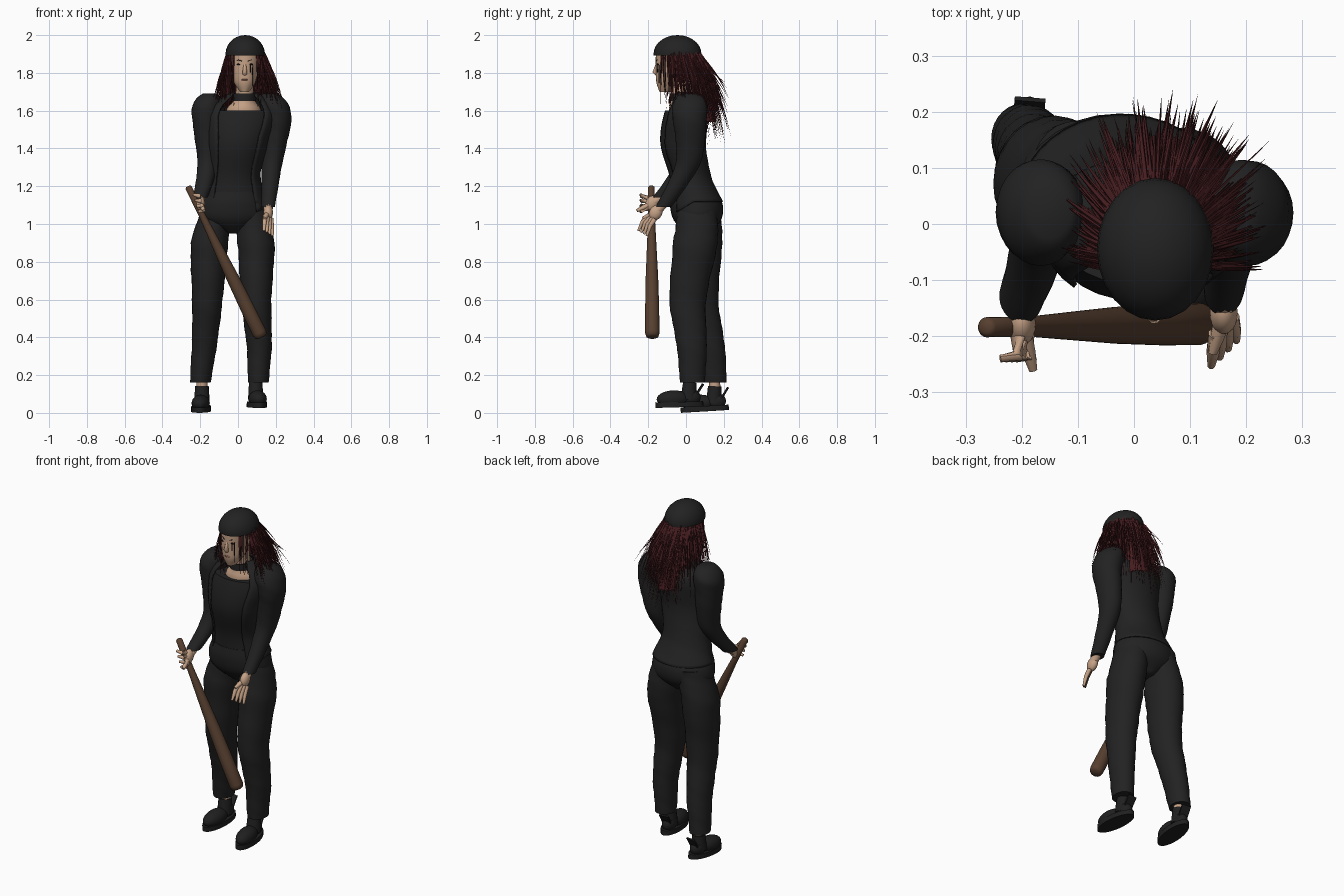
import bpy, bmesh, math, random
from mathutils import Vector, Matrix

random.seed(7)
cube = bpy.data.objects.get("Cube")
if cube:
    bpy.data.objects.remove(cube)


def material(name, red, green, blue):
    mat = bpy.data.materials.new(name)
    mat.use_nodes = True
    mat.diffuse_color = (red, green, blue, 1)
    mat.node_tree.nodes["Principled BSDF"].inputs["Base Color"].default_value = mat.diffuse_color
    return mat


cloth = material("black cloth", .016, .016, .016)
leather = material("black leather", .014, .014, .014)
skin = material("skin", .56, .36, .24)
hair = material("dark red hair", .06, .012, .014)
wood = material("brown wood", .095, .05, .029)
lip = material("lips", .36, .18, .13)
paint = material("black paint", .008, .006, .006)


def finish(bm, name, mat):
    bmesh.ops.recalc_face_normals(bm, faces=bm.faces)
    mesh = bpy.data.meshes.new(name)
    bm.to_mesh(mesh)
    bm.free()
    mesh.materials.append(mat)
    part = bpy.data.objects.new(name, mesh)
    bpy.context.collection.objects.link(part)
    bpy.ops.object.select_all(action='DESELECT')
    part.select_set(True)
    bpy.context.view_layer.objects.active = part
    bpy.ops.object.shade_smooth_by_angle(angle=math.radians(50))
    return part


def bridge(bm, rings, closed=True):
    rows = [[bm.verts.new(point) for point in ring] for ring in rings]
    count = len(rows[0])
    for lower, upper in zip(rows, rows[1:]):
        for i in range(count if closed else count - 1):
            j = (i + 1) % count
            bm.faces.new((lower[i], lower[j], upper[j], upper[i]))
    if closed:
        bm.faces.new(rows[0])
        bm.faces.new(rows[-1])


def smooth_rows(rows, steps=6):
    """Cubic interpolation between rows."""
    rows = [Vector(row) for row in rows]
    result = []
    for i in range(len(rows) - 1):
        start, stop = rows[i], rows[i + 1]
        leave = (stop - rows[max(i - 1, 0)]) / 2
        arrive = (rows[min(i + 2, len(rows) - 1)] - start) / 2
        for k in range(steps):
            t = k / steps
            ease = t * t * (3 - 2 * t)
            result.append(start * (1 - ease) + stop * ease
                          + leave * (t * (1 - t) ** 2) - arrive * (t * t * (1 - t)))
    return result + [rows[-1]]


def stack(name, mat, rows, arc=None, ripple=0):
    """Level ellipses given as x, y, z, x radius, y radius."""
    sides = 28
    first, last = arc or (0, 360)
    rings = []
    for x, y, z, wide, deep in rows:
        ring = []
        for i in range(sides):
            angle = math.radians(first + (last - first) * i / (sides - 1 if arc else sides))
            fold = 1 + ripple * math.sin(z * 60 + 2 * angle) * math.sin(z * 23 + angle)
            ring.append((x + wide * fold * math.cos(angle), y + deep * fold * math.sin(angle), z))
        rings.append(ring)
    bm = bmesh.new()
    bridge(bm, rings, arc is None)
    return finish(bm, name, mat)


def limb(name, radius, *points):
    """Clothed limb whose thickness follows height."""
    rows = [(*p, radius(p.z), 1.2 * radius(p.z)) for p in smooth_rows(points, steps=8)]
    stack(name, cloth, rows, ripple=.03)


def sweep(bm, points, radii, sides=8):
    """Round tube along a path with a radius at each point."""
    points = [Vector(point) for point in points]
    rings = []
    for i, point in enumerate(points):
        along = (points[min(i + 1, len(points) - 1)] - points[max(i - 1, 0)]).normalized()
        across = along.cross(Vector((.3, .9, .1))).normalized()
        other = along.cross(across)
        turns = [math.tau * k / sides for k in range(sides)]
        rings.append([point + (across * math.cos(a) + other * math.sin(a)) * radii[i] for a in turns])
    bridge(bm, rings)


def blob(bm, place, size, tilt=0):
    matrix = Matrix.Translation(place) @ Matrix.Rotation(tilt, 4, 'X') @ Matrix.Diagonal((*size, 1))
    bmesh.ops.create_uvsphere(bm, u_segments=24, v_segments=14, radius=1, matrix=matrix)


# Jacket, the shirt inside it, and the trouser seat
torso = smooth_rows([(-.02, .055, 1.12, .18, .14), (-.02, .02, 1.25, .14, .115), (0, -.02, 1.43, .16, .125),
                     (.02, 0, 1.6, .18, .12), (.03, 0, 1.7, .07, .06)])
jacket = stack("jacket", cloth, torso, arc=(-48, 228), ripple=.015)
for vert in jacket.data.vertices:  # front corners of the hem hang lower
    if vert.co.z < 1.2 and vert.co.y < .04:
        vert.co.z -= (1.2 - vert.co.z) * (.04 - vert.co.y) * 8
thickness = jacket.modifiers.new("thickness", 'SOLIDIFY')
thickness.thickness = .008
stack("shirt", cloth, [(x, y, z, wide * .93, deep * .93) for x, y, z, wide, deep in torso if z < 1.61])
stack("trouser_seat", cloth, smooth_rows([(-.025, .06, .95, .03, .06), (-.025, .06, 1.02, .17, .125),
                                          (-.025, .055, 1.1, .18, .14), (-.02, .04, 1.17, .15, .12)]))


# Trouser legs and sleeves
def leg_radius(z):
    return .045 + .06 * z - max(z - .9, 0) / 8


def sleeve_radius(z):
    rounding = max(z - 1.6, 0) / .1
    return (.036 + .085 * (z - 1.1)) * math.sqrt(1 - rounding ** 2)


limb("left_leg", leg_radius, (.06, .06, 1.1), (.095, .05, .9), (.096, .01, .6), (.112, .03, .36), (.107, .035, .16))
limb("right_leg", leg_radius, (-.1, .08, 1.1), (-.15, .075, .9), (-.162, .075, .6), (-.178, .125, .36),
     (-.2, .15, .16))
limb("left_sleeve", sleeve_radius, (.17, .02, 1.69), (.208, .02, 1.55), (.18, .01, 1.32), (.16, -.12, 1.09))
limb("right_sleeve", sleeve_radius, (-.15, .02, 1.69), (-.168, .02, 1.57), (-.16, 0, 1.32), (-.2, -.13, 1.14))

# Neck, choker and head
stack("neck", skin, smooth_rows([(.03, 0, 1.54, .1, .09), (.03, 0, 1.61, .09, .09), (.035, -.02, 1.67, .05, .06),
                                 (.035, -.04, 1.8, .05, .055)]))
stack("choker", cloth, [(.035, -.02, z, .06, .066) for z in (1.65, 1.69)])
stack("head", skin, smooth_rows([(.035, -.11, 1.7, .024, .03), (.035, -.09, 1.75, .057, .067),
                                 (.035, -.07, 1.82, .072, .09), (.04, -.05, 1.92, .09, .11)]))


def face_point(side, z):
    """Point on the face at a sideways share of its half width."""
    return Vector((.036 + .072 * side, -.068 - .092 * math.sqrt(1 - side * side), z))


bm = bmesh.new()
sweep(bm, [(.036, -.15, 1.855), (.036, -.158, 1.83), (.036, -.165, 1.805), (.036, -.155, 1.795)],
      [.007, .009, .013, .012])
finish(bm, "nose", skin)
bm = bmesh.new()
for z in (1.759, 1.765):
    blob(bm, (.035, -.152, z), (.02, .008, .004))
finish(bm, "mouth", lip)
bm = bmesh.new()
for side in (-.45, .45):
    blob(bm, face_point(side, 1.845), (.011, .005, .004))
    sweep(bm, [face_point(side + step, 1.868 - abs(step) / 40) for step in (-.25, 0, .25)], [.002, .003, .002])
finish(bm, "eyes_and_brows", paint)
bm = bmesh.new()
for side, low in ((.42, 1.8), (.58, 1.73)):
    sweep(bm, [face_point(side, z) for z in (1.85, 1.81, low)], [.003, .003, .001])
finish(bm, "face_paint", paint)

# Cap
bm = bmesh.new()
blob(bm, (.038, -.045, 1.9), (.104, .127, .1))
bmesh.ops.bisect_plane(bm, geom=bm.verts[:] + bm.edges[:] + bm.faces[:], plane_co=(0, 0, 1.893),
                       plane_no=(0, 0, 1), clear_inner=True)
finish(bm, "cap", cloth)

# Hair: inner mass covered with loose tapered strands
stack("hair_mass", hair, smooth_rows([(.04, -.04, 1.92, .09, .11), (.045, 0, 1.75, .105, .12),
                                      (.05, .06, 1.54, .07, .1)]), arc=(10, 170))


def strand(bm, root, bend, tip, radius):
    path = []
    for k in range(7):
        t = k / 6
        path.append(root.lerp(bend, t).lerp(bend.lerp(tip, t), t))
    sweep(bm, path, [radius * (1.05 - (k / 6) ** 2) for k in range(7)], sides=4)


def around_head(angle, out, z):
    return Vector((.04 + (.094 + out) * math.cos(angle), -.045 + (.115 + out) * math.sin(angle), z))


bm = bmesh.new()
for i in range(440):
    angle = math.radians(random.uniform(-18, 198))
    back, left = max(math.sin(angle), 0), max(math.cos(angle), 0)
    out = random.uniform(0, .08) + (.05 * back + .04 * left) * random.random()
    fall = random.uniform(1.58, 1.72) - random.uniform(-.04, .19) * back
    sag = Vector((random.uniform(-.01, .025), .025 + .02 * back, 0))
    strand(bm, around_head(angle, 0, random.uniform(1.87, 1.92)),
           around_head(angle, out * .6, random.uniform(1.74, 1.84)) + sag / 2,
           around_head(angle, out, fall) + sag, random.uniform(.0025, .005))
for i in range(26):  # thin locks framing the face
    angle = math.radians(-90 + random.choice((-1, 1)) * random.uniform(40, 75))
    strand(bm, around_head(angle, -.005, 1.905), around_head(angle, .005, 1.85),
           around_head(angle, random.uniform(-.03, .01), random.uniform(1.6, 1.75)), .003)
finish(bm, "hair_strands", hair)


# Hands: wrist, palm, four fingers and a thumb
def hand(name, wrist, palm, spread, bend, tip, thumb):
    wrist, palm, spread, bend, tip, thumb = map(Vector, (wrist, palm, spread, bend, tip, thumb))
    bm = bmesh.new()
    sweep(bm, [wrist, palm], [.026, .023], sides=12)
    blob(bm, palm, (.025, .034, .042), tilt=-.5)
    for k in range(4):
        fan = spread * (k - 1.5)
        knuckle = palm + bend * .4 + fan
        sweep(bm, [knuckle, palm + bend + fan * 1.3, palm + tip + fan * 1.5], [.013, .012, .007])
    sweep(bm, [palm, palm + thumb * .6, palm + thumb], [.016, .013, .008])
    finish(bm, name, skin)


hand("left_hand", (.16, -.11, 1.12), (.16, -.16, 1.06), (.01, .01, -.006), (0, -.05, -.06), (0, -.07, -.11),
     (-.02, -.07, -.03))
hand("right_hand", (-.2, -.12, 1.15), (-.2, -.18, 1.11), (.006, 0, -.02), (.005, -.055, 0), (-.025, -.06, 0),
     (.02, -.08, -.04))

# Bat
knob, end = Vector((-.265, -.184, 1.2)), Vector((.125, -.178, .4))
shape = {0: .01, .008: .018, .2: .018, .6: .033, .8: .037, .97: .038, .992: .033, 1: .02}
bm = bmesh.new()
sweep(bm, [knob.lerp(end, share) for share in shape], list(shape.values()), sides=24)
finish(bm, "bat", wood)


# Shoes: flat sole, rounded upper, ankle and heel tab
def shoe(side, place, tilt, turn):
    matrix = Matrix.Translation(place) @ Matrix.Rotation(turn, 4, 'Z') @ Matrix.Rotation(tilt, 4, 'X')
    bm = bmesh.new()
    bmesh.ops.create_cone(bm, cap_ends=True, segments=28, radius1=1, radius2=1, depth=1,
                          matrix=Matrix.Translation((0, 0, .014)) @ Matrix.Diagonal((.052, .128, .028, 1)))
    blob(bm, (0, -.03, .045), (.048, .09, .045))
    blob(bm, (0, .06, .05), (.038, .055, .045))
    sweep(bm, [(0, .05, .04), (0, .06, .13)], [.042, .036], sides=14)
    heel_tab = Matrix.Translation((0, .11, .09)) @ Matrix.Rotation(-.6, 4, 'X')
    bmesh.ops.create_cube(bm, matrix=heel_tab @ Matrix.Diagonal((.055, .008, .07, 1)))
    bm.transform(matrix)
    finish(bm, side + "_shoe", leather)
    bm = bmesh.new()
    sweep(bm, [matrix @ Vector((0, .06, z)) for z in (.12, .17)], [.03, .03], sides=14)
    finish(bm, side + "_ankle", skin)


shoe("left", (.1, -.035, .03), .03, .12)
shoe("right", (-.195, .1, .008), .06, -.08)
